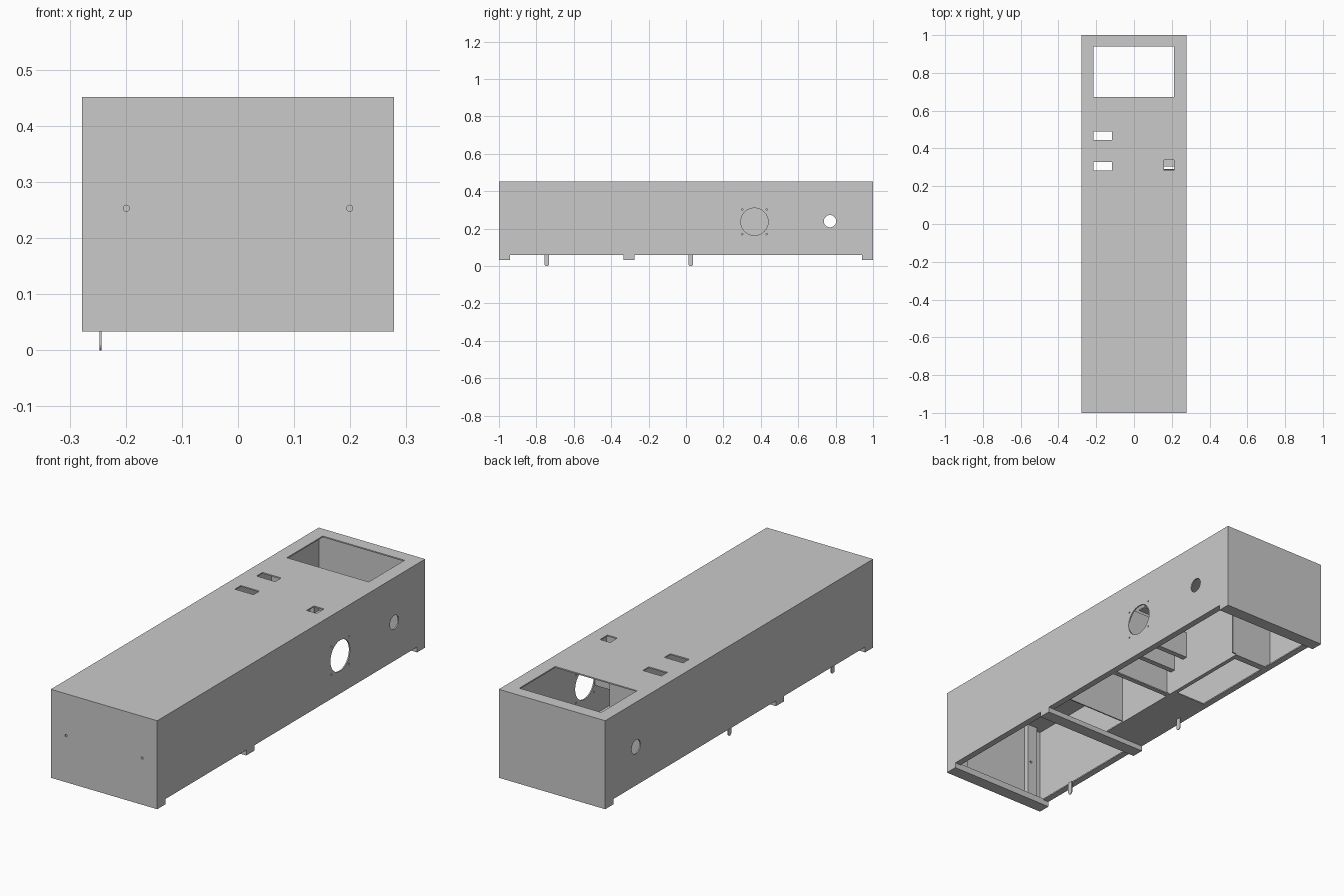
import bpy
import math

old = bpy.data.objects.get("Cube")
if old:
    bpy.data.objects.remove(old, do_unlink=True)

grey = bpy.data.materials.new("light_grey")
grey.use_nodes = True
COLOUR = (0.59, 0.59, 0.59, 1)
grey.diffuse_color = COLOUR
grey.node_tree.nodes["Principled BSDF"].inputs["Base Color"].default_value = COLOUR


def box(name, x, y, z):
    """Box from (low, high) ranges on each axis."""
    bpy.ops.mesh.primitive_cube_add(size=1, location=[sum(r) / 2 for r in (x, y, z)])
    ob = bpy.context.object
    ob.name = name
    ob.scale = [r[1] - r[0] for r in (x, y, z)]
    bpy.ops.object.transform_apply(location=True, rotation=False, scale=True)
    ob.data.materials.append(grey)
    return ob


def rod(name, centre, radius, length, axis, sides=40):
    """Cylinder along the x or y axis."""
    turn = (0, math.pi / 2, 0) if axis == "x" else (math.pi / 2, 0, 0)
    bpy.ops.mesh.primitive_cylinder_add(vertices=sides, radius=radius, depth=length,
                                        location=centre, rotation=turn)
    ob = bpy.context.object
    ob.name = name
    ob.data.materials.append(grey)
    return ob


def cut(target, cutter):
    cutter.hide_render = True
    mod = target.modifiers.new("cut", "BOOLEAN")
    mod.operation = "DIFFERENCE"
    mod.solver = "EXACT"
    mod.object = cutter
    bpy.context.view_layer.objects.active = target
    bpy.ops.object.modifier_apply(modifier=mod.name)
    bpy.data.objects.remove(cutter, do_unlink=True)


T = 0.006                     # sheet thickness
W, RIM = 0.278, 0.247         # outer half width, inner edge of the bottom rim
BASE, TOP = 0.058, 0.451
IN, ROOF, FLOOR = W - T, TOP - T, BASE + T

# Thin housing with a folded rim around the open underside
housing = box("housing", (-W, W), (-1, 1), (BASE, TOP))
cut(housing, box("cavity", (-IN, IN), (T - 1, 1 - T), (FLOOR, ROOF)))
cut(housing, box("underside_opening", (-RIM, RIM), (-0.94, 0.94), (0, 0.1)))

# Openings in the top
for x, y in (((-0.215, 0.213), (0.672, 0.94)),
             ((-0.215, -0.117), (0.445, 0.49)),
             ((-0.215, -0.117), (0.283, 0.328)),
             ((0.16, 0.213), (0.283, 0.338))):
    cut(housing, box("top_opening", x, y, (0.4, 0.5)))

# Side ports: a through hole, and a large round port with four screw holes
cut(housing, rod("through_hole", (0, 0.77, 0.24), 0.033, 1, "x"))
PORT_Y, PORT_Z = 0.366, 0.237
cut(housing, rod("round_port", (W, PORT_Y, PORT_Z), 0.073, 0.2, "x", 64))
for dy in (-1, 1):
    for dz in (-1, 1):
        cut(housing, rod("screw_hole", (W, PORT_Y + dy * 0.066, PORT_Z + dz * 0.066),
                         0.004, 0.2, "x", 12))

# Front screw holes with their cleats on the inner face
for side in (-1, 1):
    cleat = box("front_cleat", (side * 0.208 - 0.027, side * 0.208 + 0.027),
                (T - 1, -0.97), (FLOOR, ROOF))
    for part in (housing, cleat):
        cut(part, rod("front_hole", (side * 0.199, -1, 0.253), 0.0055, 0.2, "y", 20))

# Cross bars that serve as feet
for name, low, high in (("front_foot", -1, -0.94), ("middle_foot", -0.335, -0.275),
                        ("rear_foot", 0.94, 1)):
    box(name, (-W, W), (low, high), (0.033, BASE))

# Floor plate on one side, with a long opening bordered by a strip
box("floor_plate", (-RIM, -0.07), (-0.275, 0.2), (BASE, FLOOR))
box("floor_strip", (-0.09, -0.07), (0.2, 0.63), (BASE, FLOOR))
box("floor_end_strip", (-RIM, -0.07), (0.61, 0.643), (BASE, FLOOR))

# Long inner compartment along one side, closed at its rear end
box("long_partition", (-0.076, -0.07), (-0.17, 0.643), (FLOOR, ROOF))
box("rear_partition", (-IN, -0.05), (0.637, 0.643), (FLOOR, ROOF))

# Cross partitions, the rear one with a folded lower edge
box("front_cross_partition", (-0.07, IN), (-0.17, -0.164), (FLOOR, ROOF))
box("middle_cross_partition", (-0.07, IN), (0.146, 0.152), (BASE, ROOF))
box("middle_cross_flange", (-0.07, RIM), (0.146, 0.168), (BASE, FLOOR))

# Stepped hanging panels with narrow lower flanges
for y, low in ((0.2, 0.17), (0.285, 0.2)):
    box("hanging_panel", (-0.07, IN), (y, y + T), (low, ROOF if y < 0.25 else 0.33))
    box("hanging_flange", (-0.07, IN), (y - 0.02, y), (low, low + T))
box("opening_backstop", (0.15, 0.225), (0.305, 0.345), (0.33, 0.336))

# Thin latch tabs with rounded lower ends
for y in (-0.745, 0.025):
    x = -0.245
    box("latch_tab", (x - 0.002, x + 0.002), (y - 0.0125, y + 0.0125), (0.0125, FLOOR))
    rod("latch_tab_end", (x, y, 0.0125), 0.0125, 0.004, "x", 24)
